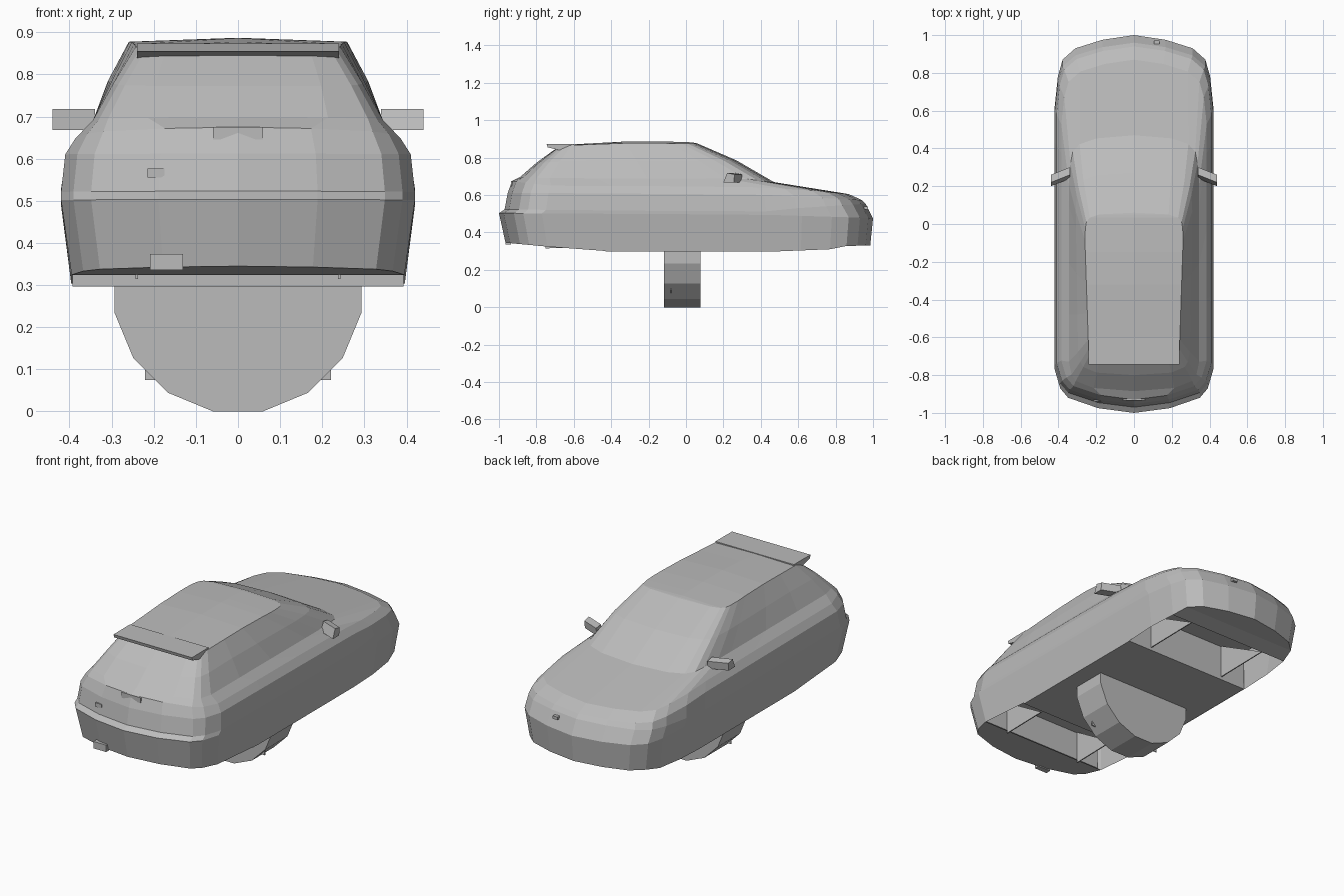
import bpy, bmesh, math
from mathutils import Matrix, Vector

cube = bpy.data.objects.get("Cube")
if cube:
    bpy.data.objects.remove(cube, do_unlink=True)

grey = bpy.data.materials.new("plain_grey")
grey.use_nodes = True
COLOUR = (0.5, 0.5, 0.5, 1)
grey.diffuse_color = COLOUR
grey.node_tree.nodes["Principled BSDF"].inputs["Base Color"].default_value = COLOUR


def finish(name, bm):
    bmesh.ops.recalc_face_normals(bm, faces=bm.faces)
    mesh = bpy.data.meshes.new(name)
    bm.to_mesh(mesh)
    bm.free()
    mesh.materials.append(grey)
    obj = bpy.data.objects.new(name, mesh)
    bpy.context.collection.objects.link(obj)
    return obj


def box(name, centre, size):
    bm = bmesh.new()
    matrix = Matrix.Translation(centre) @ Matrix.Diagonal((*size, 1))
    bmesh.ops.create_cube(bm, size=1, matrix=matrix)
    return finish(name, bm)


def slab(name, profile, x0, x1, sweep=0):
    """Extrude a (y, z) profile along x, swept back along y."""
    bm = bmesh.new()
    face = bm.faces.new([bm.verts.new((x0, y, z)) for y, z in profile])
    out = bmesh.ops.extrude_face_region(bm, geom=[face], use_keep_orig=True)["geom"]
    bmesh.ops.translate(bm, vec=(x1 - x0, sweep, 0),
                        verts=[g for g in out if isinstance(g, bmesh.types.BMVert)])
    return finish(name, bm)


def height(profile, y):
    """Piecewise linear z along y."""
    if y <= profile[0][0]:
        return profile[0][1]
    for (y0, z0), (y1, z1) in zip(profile, profile[1:]):
        if y <= y1:
            return z0 + (z1 - z0) * (y - y0) / (y1 - y0)
    return profile[-1][1]


# Half plan outline from rear centre round the side to front centre
OUTLINE = [(0, -1), (.45, -.975), (.83, -.92), (.93, -.87), (1, -.77), (1, -.4), (1, 0),
           (1, .45), (1, .62), (.96, .78), (.9, .87), (.74, .93), (.4, .975), (0, 1)]

# Rings from sill to roof: half width, corner squareness, taper, heights along y
RINGS = [
    (.395, 1, 0, [(-.965, .345), (-.45, .297), (.45, .297), (.77, .31), (.86, .328), (.985, .33)]),
    (.42, 1, 0, [(-1, .503), (.4, .495), (.9, .48), (1, .475)]),
    (.42, 1, 0, [(-.97, .523), (.4, .51), (.6, .53), (.96, .553)]),
    (.41, 1, 0, [(-.953, .612), (.4, .602), (.94, .573)]),
    (.385, 1, 0, [(-.93, .675), (-.75, .65), (.3, .645), (.6, .63), (.87, .605)]),
    (.345, .6, 0, [(-.885, .698), (-.75, .69), (.3, .688), (.47, .669)]),
    (.303, .5, .03, [(-.8, .772), (-.55, .785), (.27, .785)]),
    (.252, .4, .05, [(-.7, .845), (-.62, .866), (-.25, .88), (.02, .874), (.06, .876)]),
    (0, 1, 0, [(-.7, .845), (-.62, .87), (-.25, .89), (.03, .882), (.06, .876)]),
]


def ring_points(ring, side):
    width, square, taper, profile = ring
    rear, front = profile[0][0], profile[-1][0]
    points = []
    for u, v in OUTLINE:
        y = rear + (front - rear) * (v + 1) / 2
        x = side * width * (1 + taper * v) * u ** square
        points.append(Vector((x, y, height(profile, y))))
    return points


# Body shell, open over the wheel bays
bm = bmesh.new()
sills = {}
for side in (1, -1):
    grid = [[bm.verts.new(p) for p in ring_points(r, side)] for r in RINGS]
    sills[side] = grid[0]
    for low, high in zip(grid, grid[1:]):
        for k in range(len(OUTLINE) - 1):
            bm.faces.new((low[k], low[k + 1], high[k + 1], high[k]))
# Undersides of the bumpers
for span in (slice(0, 5), slice(9, 14)):
    left, right = sills[1][span], sills[-1][span]
    for k in range(len(left) - 1):
        bm.faces.new((left[k], left[k + 1], right[k + 1], right[k]))
bmesh.ops.remove_doubles(bm, verts=bm.verts, dist=.0005)
bmesh.ops.dissolve_degenerate(bm, edges=bm.edges, dist=.0001)
finish("body_shell", bm)

# Floor pan, bay ceiling and bumper bulkheads
box("floor_pan", (0, 0, .399), (.785, .86, .204))
box("bay_ceiling", (0, 0, .5), (.74, 1.6, .008))
box("rear_bulkhead", (0, -.755, .42), (.76, .008, .17))
box("front_bulkhead", (0, .765, .41), (.72, .008, .17))

# Triangular gussets in the bays
for label, y, reach in (("front", .43, .33), ("rear", -.75, .28)):
    for side, x in (("left", .24), ("right", -.24)):
        slab(f"{label}_{side}_gusset", [(y, .315), (y, .5), (y + reach, .32)], x - .003, x + .003)

# Roof spoiler
slab("roof_spoiler", [(-.745, .873), (-.6, .874), (-.6, .83), (-.66, .835), (-.74, .855)],
     -.24, .24)

# Door mirrors
for side, s in (("left", 1), ("right", -1)):
    slab(f"{side}_mirror", [(.24, .668), (.26, .718), (.3, .71), (.295, .668)],
         s * .34, s * .44, -.04)

# Wheel lying across the car under the floor
bm = bmesh.new()
turn = Matrix.Translation((0, -.02, .293)) @ Matrix.Rotation(math.pi / 2, 4, 'X') \
    @ Matrix.Rotation(math.pi / 16, 4, 'Z')
bmesh.ops.create_cone(bm, cap_ends=True, segments=16, radius1=.299, radius2=.299,
                      depth=.195, matrix=turn)
rear_cap = [f for f in bm.faces if len(f.verts) > 4 and f.calc_center_median().y < -.05]
bmesh.ops.inset_individual(bm, faces=rear_cap, thickness=.072)
finish("centre_wheel", bm)
for side, x in (("left", .208), ("right", -.208)):
    box(f"{side}_wheel_tab", (x, -.08, .102), (.026, .005, .054))

# Small rear and front details
box("rear_handle_plate", (0, -.931, .66), (.118, .008, .03))
box("rear_badge", (-.195, -.936, .566), (.04, .009, .022))
box("front_badge", (.12, .962, .53), (.03, .02, .016))
box("exhaust_tip", (-.17, -.95, .355), (.078, .03, .038))
